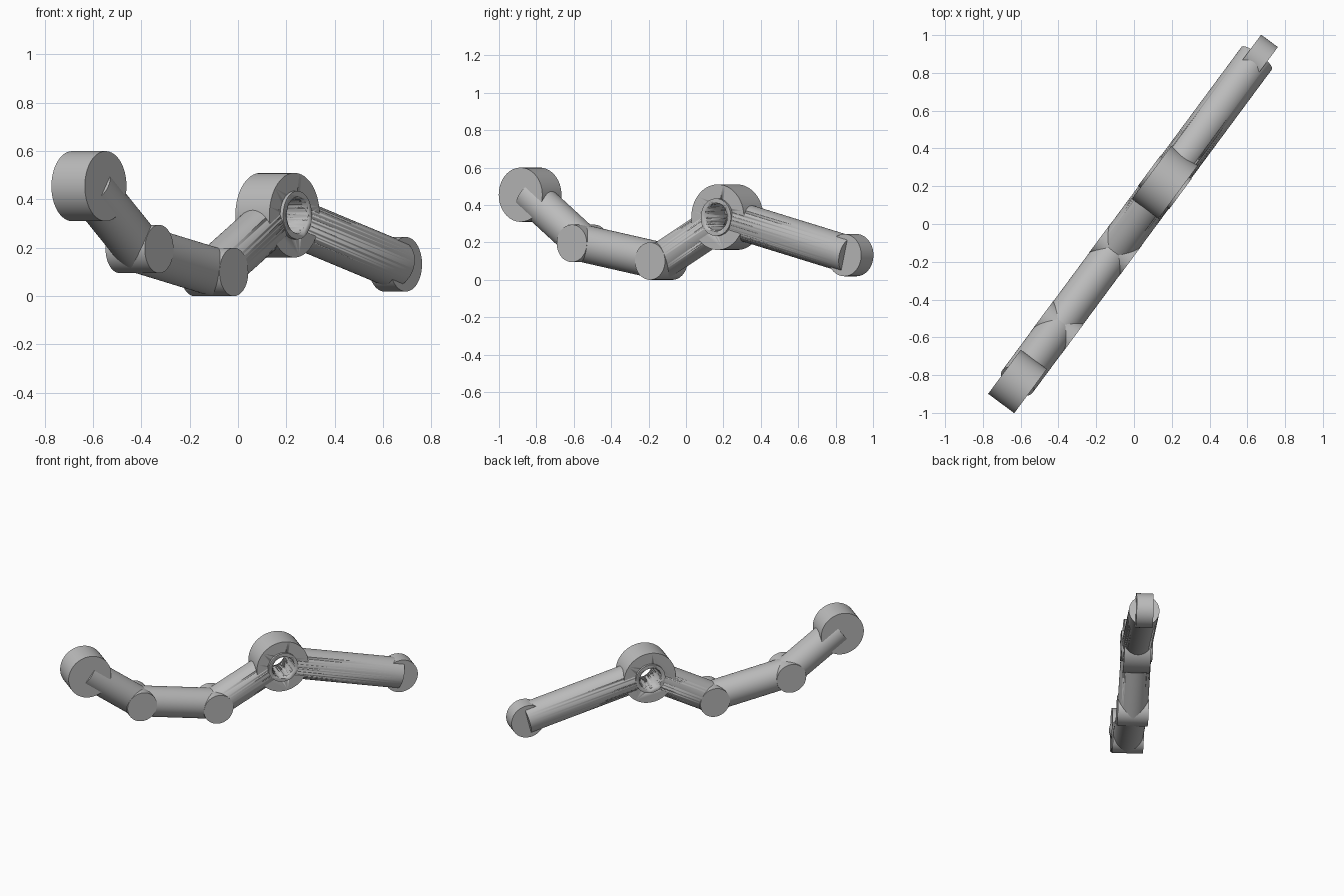
import bpy, math
from mathutils import Vector

if "Cube" in bpy.data.objects:
    bpy.data.objects.remove(bpy.data.objects["Cube"], do_unlink=True)

grey = bpy.data.materials.new("plain_grey")
grey.use_nodes = True
COLOUR = (0.5, 0.5, 0.5, 1)
grey.diffuse_color = COLOUR
grey.node_tree.nodes["Principled BSDF"].inputs["Base Color"].default_value = COLOUR

# The arm lies in one vertical plane turned about z
HEADING = math.radians(53.5)
ALONG = Vector((math.cos(HEADING), math.sin(HEADING), 0))
PIVOT = Vector((math.sin(HEADING), -math.cos(HEADING), 0))
LINK_RADIUS = 0.1


def place(s, z):
    return ALONG * s + Vector((0, 0, z))


def rod(name, start, end, radius):
    """Smooth-sided cylinder between two points."""
    axis = end - start
    bpy.ops.mesh.primitive_cylinder_add(
        vertices=64, radius=radius, depth=axis.length, location=(start + end) / 2,
        rotation=axis.to_track_quat('Z', 'Y').to_euler())
    ob = bpy.context.object
    ob.name = name
    ob.data.materials.append(grey)
    bpy.ops.object.shade_smooth_by_angle(angle=math.radians(30))
    return ob


def pivot_rod(name, centre, radius, width):
    half = PIVOT * width / 2
    return rod(name, centre - half, centre + half, radius)


# Joints: name, distance along the arm, height, radius, width
joints = [
    ("tip_joint", -1.037, 0.455, 0.145, 0.172),
    ("wrist_joint", -0.685, 0.195, 0.1, 0.202),
    ("middle_joint", -0.165, 0.1, 0.1, 0.202),
    ("hub_joint", 0.275, 0.335, 0.175, 0.175),
    ("base_joint", 1.093, 0.132, 0.113, 0.11),
]
centres = [place(s, z) for _, s, z, _, _ in joints]
parts = {}
for (name, _, _, radius, width), centre in zip(joints, centres):
    parts[name] = pivot_rod(name, centre, radius, width)

# Links run from joint centre to joint centre
link_names = ["tip_link", "wrist_link", "middle_link", "base_link"]
for name, a, b in zip(link_names, centres, centres[1:]):
    parts[name] = rod(name, a, b, LINK_RADIUS)

# Bearing sleeve through the hub, with an open bore
hub = centres[3]
parts["hub_sleeve"] = pivot_rod("hub_sleeve", hub, 0.1, 0.206)
cutter = pivot_rod("bore_cutter", hub, 0.075, 0.5)
cutter.hide_render = True
cutter.hide_viewport = True
cutter.display_type = 'WIRE'

for name in ("hub_joint", "hub_sleeve", "middle_link", "base_link"):
    mod = parts[name].modifiers.new("bore", 'BOOLEAN')
    mod.operation = 'DIFFERENCE'
    mod.solver = 'EXACT'
    mod.object = cutter
